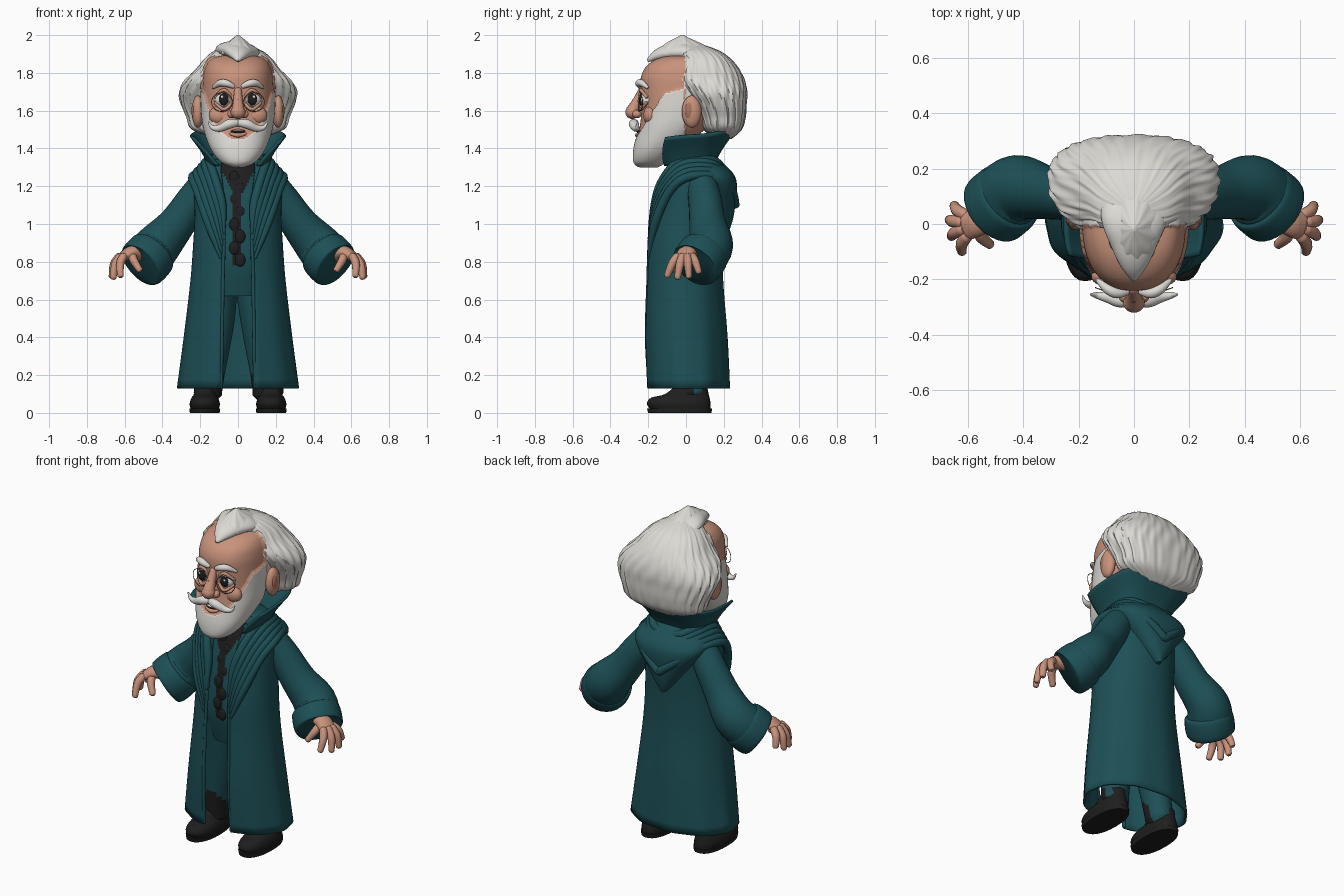
import bpy, bmesh, math
from mathutils import Vector, Matrix

default = bpy.data.objects.get("Cube")
if default:
    bpy.data.objects.remove(default)


def material(name, r, g, b):
    m = bpy.data.materials.new(name)
    m.use_nodes = True
    m.diffuse_color = (r, g, b, 1)
    m.node_tree.nodes["Principled BSDF"].inputs["Base Color"].default_value = (r, g, b, 1)
    return m


teal = material("teal cloth", .012, .08, .093)
skin = material("skin", .58, .29, .2)
flush = material("dark skin", .4, .18, .12)
white = material("white hair", .72, .7, .66)
black = material("black leather", .014, .013, .013)
eyewhite = material("eye white", .82, .82, .8)
wire = material("spectacle wire", .2, .13, .1)


def finish(name, bm, mat, mirror=False, thick=0, angle=50):
    """Turn a bmesh into a shaded, coloured and optionally mirrored object."""
    bmesh.ops.recalc_face_normals(bm, faces=bm.faces)
    me = bpy.data.meshes.new(name)
    bm.to_mesh(me)
    bm.free()
    me.materials.append(mat)
    for p in me.polygons:
        p.use_smooth = True
    me.set_sharp_from_angle(angle=math.radians(angle))
    ob = bpy.data.objects.new(name, me)
    bpy.context.collection.objects.link(ob)
    if thick:
        mod = ob.modifiers.new("thickness", "SOLIDIFY")
        mod.thickness, mod.offset = thick, 0
    if mirror:
        ob.modifiers.new("mirror", "MIRROR")
    return ob


def smooth(rows, k):
    """Catmull-Rom interpolation through rows of numbers."""
    rows = [Vector(r) for r in rows]
    pad = [rows[0]] + rows + [rows[-1]]
    out = []
    for a, b, c, d in zip(pad, pad[1:], pad[2:], pad[3:]):
        for i in range(k):
            t = i / k
            out.append(b + (c - a) * (t / 2) + (a * 2 - b * 5 + c * 4 - d) * (t * t / 2)
                       + (b * 3 - a - c * 3 + d) * (t ** 3 / 2))
    return out + [rows[-1]]


def skin_rings(bm, rings, closed):
    """Bridge successive rings of points, capping closed ones."""
    vs = [[bm.verts.new(p) for p in r] for r in rings]
    n = len(vs[0])
    for a, b in zip(vs, vs[1:]):
        for i in range(n if closed else n - 1):
            j = (i + 1) % n
            bm.faces.new((a[i], a[j], b[j], b[i]))
    if closed:
        bm.faces.new(vs[0])
        bm.faces.new(vs[-1])


def loft(name, rows, mat, n=40, k=4, p=2.3, xc=0, ripple=None, lift=None, **kw):
    """Rows: z, half width, front y, back y and an optional front opening."""
    closed, rings = len(rows[0]) == 4, []
    for row in smooth(rows, k):
        z, w, yf, yb = row[:4]
        start = 0 if closed else math.asin(min(1, max(0, row[4] / w)) ** (p / 2))
        ring = []
        for i in range(n if closed else n + 1):
            t = start + (2 * math.pi - 2 * start) * i / n
            s, c = math.sin(t), math.cos(t)
            f = ripple(t, z) if ripple else 1
            x = w * f * math.copysign(abs(s) ** (2 / p), s)
            y = (yf + yb) / 2 - (yb - yf) / 2 * f * math.copysign(abs(c) ** (2 / p), c)
            ring.append((xc + x, y, z + (lift(t, z) if lift else 0)))
        rings.append(ring)
    bm = bmesh.new()
    skin_rings(bm, rings, closed)
    return finish(name, bm, mat, **kw)


def tube(name, rows, mat, n=14, k=5, blunt=False, **kw):
    """Rows: x, y, z, radius and an optional sideways radius."""
    rows = smooth([r if len(r) == 5 else (*r, r[3]) for r in rows], k)
    for end, near in () if blunt else ((0, 1), (-1, -2)):
        e = rows[end].copy()
        away = (e.xyz - rows[near].xyz).normalized() * min(e[3], e[4]) * .5
        cap = Vector((*(e.xyz + away), e[3] * .6, e[4] * .6))
        rows = [cap] + rows if end == 0 else rows + [cap]
    up, rings = Vector((.1, 0, 1)), []
    for i, r in enumerate(rows):
        t = (rows[min(i + 1, len(rows) - 1)].xyz - rows[max(i - 1, 0)].xyz).normalized()
        up = (up - t * up.dot(t)).normalized()
        side = t.cross(up)
        rings.append([r.xyz + up * r[3] * math.cos(a) + side * r[4] * math.sin(a)
                      for a in (2 * math.pi * j / n for j in range(n))])
    bm = bmesh.new()
    skin_rings(bm, rings, True)
    return finish(name, bm, mat, **kw)


def ball(name, centre, size, mat, **kw):
    bm = bmesh.new()
    bmesh.ops.create_uvsphere(bm, u_segments=24, v_segments=16, radius=1,
                              matrix=Matrix.Translation(centre) @ Matrix.Diagonal((*size, 1)))
    return finish(name, bm, mat, **kw)


def paint(ob, mat, rule, raise_by=0):
    """Colour the faces that obey a rule, optionally puffing them outward."""
    me = ob.data
    me.materials.append(mat)
    chosen = [p for p in me.polygons if rule(*p.center)]
    for p in chosen:
        p.material_index = len(me.materials) - 1
    moves = [(v, v.co + v.normal * raise_by) for v in (me.vertices[i] for i in
             {i for p in chosen for i in p.vertices})]
    for v, co in moves:
        v.co = co


# Long open robe, its front edging, the collar and the hood
loft("robe", [(.13, .315, -.205, .225, .09), (.4, .28, -.217, .213, .085), (.7, .245, -.208, .19, .08),
              (.9, .23, -.2, .188, .075), (1.05, .222, -.178, .195, .075), (1.2, .225, -.14, .195, .08),
              (1.28, .2, -.115, .18, .09), (1.34, .14, -.09, .13, .09)], teal, n=72, p=2.08, thick=.014,
     ripple=lambda t, z: 1 + .016 * math.sin(10 * t) * max(0, .9 - z))
tube("robe_edging", [(.09, -.193, .135, .01), (.085, -.208, .4, .01), (.08, -.2, .7, .01),
                     (.075, -.193, .9, .01), (.075, -.17, 1.05, .01)], teal, n=8, mirror=True)
loft("standing_collar", [(1.31, .15, -.125, .14, .1), (1.37, .19, -.17, .19, .16),
                         (1.435, .25, -.22, .265, .235)], teal, thick=.014, p=3,
     lift=lambda t, z: (z - 1.31) / .125 * .035 * (1 - math.cos(t)))
loft("hood", [(.965, .012, .16, .23), (1.03, .07, .1, .25), (1.11, .13, .08, .262), (1.2, .2, .04, .27),
              (1.26, .225, -.02, .255), (1.32, .185, -.06, .2), (1.37, .13, -.05, .15)], teal)
outer = [(.09, -.198, .82), (.155, -.165, 1), (.212, -.09, 1.17), (.24, .01, 1.25),
         (.19, .16, 1.25), (.1, .24, 1.18), (0, .26, 1.1)]
inner = [(.075, -.195, .95), (.085, -.165, 1.1), (.115, -.13, 1.22), (.15, -.04, 1.33),
         (.15, .09, 1.35), (.09, .17, 1.32), (0, .18, 1.29)]
for fold in range(5):
    path = [Vector(a).lerp(Vector(b), fold / 4) for a, b in zip(outer, inner)]
    tube(f"lapel_fold_{fold}", [(*q, .008 if i == 0 else .024) for i, q in enumerate(path)],
         teal, n=10, mirror=True)

# Waistcoat with a dark shirt front, ruffle and neck
vest = loft("waistcoat", [(.62, .14, -.13, .12), (.8, .17, -.172, .13), (1, .17, -.165, .15),
                          (1.2, .16, -.13, .13), (1.34, .1, -.085, .1)], teal, n=96, k=10)
paint(vest, black, lambda x, y, z: y < 0 and (abs(x) < (z - 1.13) * .6 or abs(x + .01) < .022 and z > .78))
for i in range(8):
    z = .81 + i * .062
    front = -.17 + max(0, z - .95) * .2
    ball(f"ruffle_{i}", (.016 * (-1) ** i - .004, front, z), (.027, .013, .036), black)
tube("neck", [(0, .02, 1.22, .085), (0, -.01, 1.34, .085), (0, -.02, 1.45, .09)], skin)

# Trousers and shoes
for side, name in ((1, "left"), (-1, "right")):
    leg = tube(name + "_trouser_leg", [(side * .16, .03, .1, .085, .075), (side * .15, .02, .2, .085, .078),
                                       (side * .11, 0, .5, .1, .093), (side * .09, -.02, .75, .12, .09)],
               teal, n=32, k=10)
    paint(leg, black, lambda x, y, z: z < .19 - y and y < .04)
    loft(name + "_shoe", [(.02, .075, -.19, .13), (.05, .08, -.207, .13), (.08, .07, -.185, .125),
                          (.1, .058, -.11, .12), (.15, .055, -.05, .11)], black, n=28, xc=side * .176)
    loft(name + "_sole", [(0, .079, -.2, .135), (.024, .081, -.207, .138)], black, n=28, k=1, xc=side * .176)

# Sleeves with turned cuffs
tube("sleeves", [(.17, .08, 1.22, .08), (.235, .1, 1.13, .088), (.325, .115, 1, .098), (.42, .13, .89, .12),
                 (.475, .085, .825, .126), (.5, .062, .798, .12)], teal, n=28, blunt=True, mirror=True)
tube("cuffs", [(.445, .105, .855, .122), (.454, .098, .845, .134), (.482, .074, .813, .138),
               (.506, .053, .786, .135), (.512, .048, .78, .125)], teal, n=28, k=3, blunt=True, mirror=True)

# Hands with four fingers and a thumb
tube("palms", [(.49, .055, .835, .04, .045), (.56, .01, .85, .036, .05), (.608, -.008, .825, .027, .053)],
     skin, mirror=True)
fingers = {"little": ((.61, .032), (.65, .068, .745)), "ring": ((.625, .006), (.668, .015, .72)),
           "middle": ((.62, -.02), (.66, -.045, .715)), "index": ((.605, -.045), (.622, -.1, .725)),
           "thumb": ((.56, -.025), (.52, -.075, .755))}
for name, (base, tip) in fingers.items():
    a, b = Vector((*base, .83)), Vector(tip)
    knuckle = a.lerp(b, .5) + Vector((.01, 0, .012))
    tube(name + "_fingers", [(*a, .022), (*knuckle, .022), (*b, .017)], skin, n=10, mirror=True)

# Head with the beard raised from its lower face
head = loft("head", [(1.31, .03, -.25, -.15), (1.335, .085, -.27, -.11), (1.4, .135, -.268, -.03),
                     (1.5, .172, -.247, .1), (1.6, .186, -.236, .2), (1.7, .188, -.24, .24), (1.78, .184, -.238, .24),
                     (1.84, .168, -.205, .2), (1.88, .13, -.14, .15), (1.9, .04, -.05, .08)], skin, n=200, k=12)
paint(head, white, lambda x, y, z: z < min(1.46 + (y + .25) * 1.67, 1.72 + y * .3) and y < -.01
      or (y > -.005 and z > 1.64), .01)

# Swept-back hair and the forelock
loft("hair", [(1.45, .1, .15, .24), (1.5, .24, .095, .295), (1.57, .272, .07, .315), (1.64, .3, .035, .32),
              (1.7, .308, -.01, .322), (1.76, .28, -.05, .31), (1.82, .22, -.055, .28), (1.88, .172, -.04, .23),
              (1.92, .12, -.04, .17), (1.95, .04, 0, .09)], white, n=160, k=5, p=2.4,
     ripple=lambda t, z: 1 + .015 * math.sin(24 * t + 5 * math.sin(9 * z)) + .009 * math.sin(41 * t))
tube("forelock", [(0, -.2, 1.867, .01, .012), (0, -.15, 1.895, .03, .05), (0, -.08, 1.913, .043, .083),
                  (0, .02, 1.912, .05, .12), (0, .14, 1.85, .03, .11)], white, n=24)
loft("forelock_crest", [(1.9, .1, -.15, .17), (1.93, .088, -.135, .13), (1.96, .055, -.1, .07),
                        (1.985, .025, -.055, .015), (2, .006, -.025, -.01)], white, n=64, p=2,
     ripple=lambda t, z: 1 + .035 * math.sin(11 * t))

# Ears
ball("ears", (.212, .03, 1.595), (.033, .052, .085), skin, mirror=True)
ball("ear_hollows", (.235, .018, 1.6), (.011, .024, .045), flush, mirror=True)

# Eyes, lids and spectacles
ball("eyes", (.074, -.203, 1.66), (.048, .042, .045), eyewhite, mirror=True)
ball("pupils", (.075, -.238, 1.66), (.026, .012, .032), black, mirror=True)
ball("eye_glints", (.084, -.249, 1.673), (.007, .004, .007), eyewhite, mirror=True)
for name, z, bend in (("upper_lids", 1.688, .022), ("eye_bags", 1.627, -.02)):
    tube(name, [(.03, -.228, z - bend * .8, .008), (.074, -.24, z + bend, .01), (.122, -.208, z - bend * .8, .008)],
         skin, n=8, mirror=True)
rim = [(.085 + .055 * math.cos(a), -.25 + .02 * max(0, math.cos(a)), 1.645 + .05 * math.sin(a), .002)
       for a in (math.tau * i / 24 for i in range(25))]
tube("spectacle_rims", rim, wire, n=6, k=1, mirror=True)
tube("spectacle_bridge", [(-.03, -.25, 1.65, .002), (0, -.282, 1.66, .002), (.03, -.25, 1.65, .002)], wire, n=6)

# Nose, cheeks and brows
tube("nose", [(0, -.232, 1.71, .02), (0, -.258, 1.65, .026), (0, -.282, 1.6, .036)], skin)
ball("nose_tip", (0, -.284, 1.592), (.039, .037, .036), skin)
ball("nostrils", (.034, -.26, 1.582), (.022, .025, .022), skin, mirror=True)
ball("cheeks", (.095, -.19, 1.575), (.06, .036, .05), skin, mirror=True)
tube("eyebrows", [(.024, -.245, 1.728, .012), (.06, -.25, 1.744, .019), (.095, -.235, 1.746, .018),
                  (.132, -.203, 1.722, .008)], white, mirror=True)

# Moustache and mouth
tube("moustache", [(0, -.268, 1.535, .018), (.045, -.278, 1.53, .025), (.095, -.265, 1.508, .02),
                   (.135, -.258, 1.51, .012), (.156, -.255, 1.54, .004)], white, mirror=True)
ball("mouth", (0, -.247, 1.49), (.038, .014, .012), black)
ball("teeth", (0, -.254, 1.496), (.03, .01, .006), eyewhite)
tube("lower_lip", [(-.04, -.248, 1.478, .008), (0, -.258, 1.47, .012), (.04, -.248, 1.478, .008)], skin, n=10)
